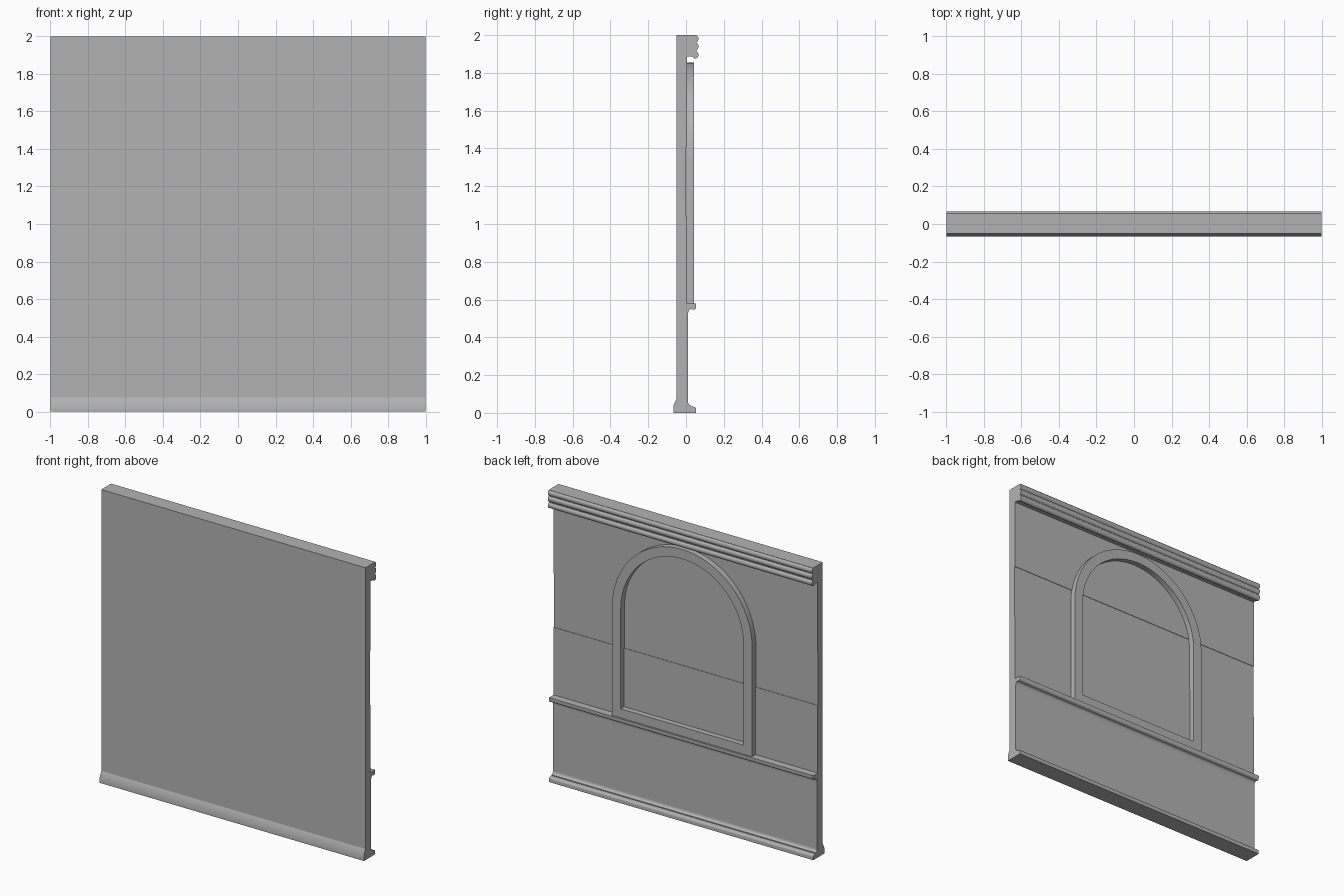
import bpy, bmesh
from math import pi, cos, sin, radians

cube = bpy.data.objects.get("Cube")
if cube:
    bpy.data.objects.remove(cube)

stone = bpy.data.materials.new("plain grey")
stone.use_nodes = True
GREY = (0.45, 0.45, 0.45, 1)
stone.diffuse_color = GREY
stone.node_tree.nodes["Principled BSDF"].inputs["Base Color"].default_value = GREY


def arc(cy, cz, ry, rz, start, end, n=6):
    """Points of an elliptic arc, angles in degrees."""
    angles = [radians(start + (end - start) * i / n) for i in range(n + 1)]
    return [(cy + ry * cos(a), cz + rz * sin(a)) for a in angles]


def finish(name, bm, smooth_angle):
    bmesh.ops.recalc_face_normals(bm, faces=bm.faces)
    mesh = bpy.data.meshes.new(name)
    bm.to_mesh(mesh)
    bm.free()
    mesh.materials.append(stone)
    obj = bpy.data.objects.new(name, mesh)
    bpy.context.collection.objects.link(obj)
    bpy.ops.object.select_all(action='DESELECT')
    obj.select_set(True)
    bpy.context.view_layer.objects.active = obj
    bpy.ops.object.shade_smooth_by_angle(angle=radians(smooth_angle))


def moulding(name, profile):
    """Sweep a (y, z) profile across the full width."""
    bm = bmesh.new()
    face = bm.faces.new([bm.verts.new((-1, y, z)) for y, z in profile])
    new = bmesh.ops.extrude_face_region(bm, geom=[face])["geom"]
    verts = [v for v in new if isinstance(v, bmesh.types.BMVert)]
    bmesh.ops.translate(bm, verts=verts, vec=(2, 0, 0))
    finish(name, bm, 35)


# wall slab with a shallow recessed band
FRONT = -0.05
moulding("wall_panel", [
    (FRONT, 0.03), (0.01, 0.03), (0.01, 0.57), (0.004, 0.57), (0.004, 1.04),
    (0.001, 1.04), (0.001, 1.41), (0.004, 1.41), (0.004, 1.95), (FRONT, 1.95)])

# skirting: flared front foot and rounded back moulding
moulding("base_skirting",
         [(FRONT, 0.075), (-0.067, 0.04), (-0.067, 0), (0.053, 0), (0.053, 0.02)]
         + arc(0.043, 0.02, 0.01, 0.012, 20, 90, 4)
         + [(0.026, 0.034)] + arc(0.026, 0.06, 0.016, 0.02, 270, 180, 5))

# chair rail: cove below a rounded nose
moulding("chair_rail",
         [(FRONT + 0.01, 0.578), (FRONT + 0.01, 0.505)]
         + arc(0.025, 0.515, 0.015, 0.035, 180, 90)
         + arc(0.04, 0.562, 0.014, 0.016, 270, 360)
         + [(0.054, 0.578)])

# cornice: three stacked rolls
rolls = []
for cz in (1.896, 1.94, 1.98):
    rolls += arc(0.05, cz, 0.016, 0.02, -70, 70)
moulding("cornice",
         [(FRONT, 2), (FRONT, 1.94), (0.003, 1.94), (0.003, 1.886), (0.035, 1.886)]
         + arc(0.047, 1.884, 0.008, 0.009, 200, 290, 3) + rolls + [(0.056, 2)])


# arched frame standing on the chair rail
def arch(half, bottom, spring, n=32):
    top = arc(0, spring, half, half, 0, 180, n)
    return [(half, bottom)] + top + [(-half, bottom)]


outer = arch(0.53, 0.577, 1.325)
inner = arch(0.465, 0.64, 1.325)
bm = bmesh.new()
loops = [[bm.verts.new((x, y, z)) for x, z in path]
         for path, y in ((outer, 0), (outer, 0.042), (inner, 0.042), (inner, 0))]
count = len(outer)
for k in range(4):
    a, b = loops[k], loops[(k + 1) % 4]
    for i in range(count):
        j = (i + 1) % count
        bm.faces.new((a[i], a[j], b[j], b[i]))
finish("arched_frame", bm, 30)
